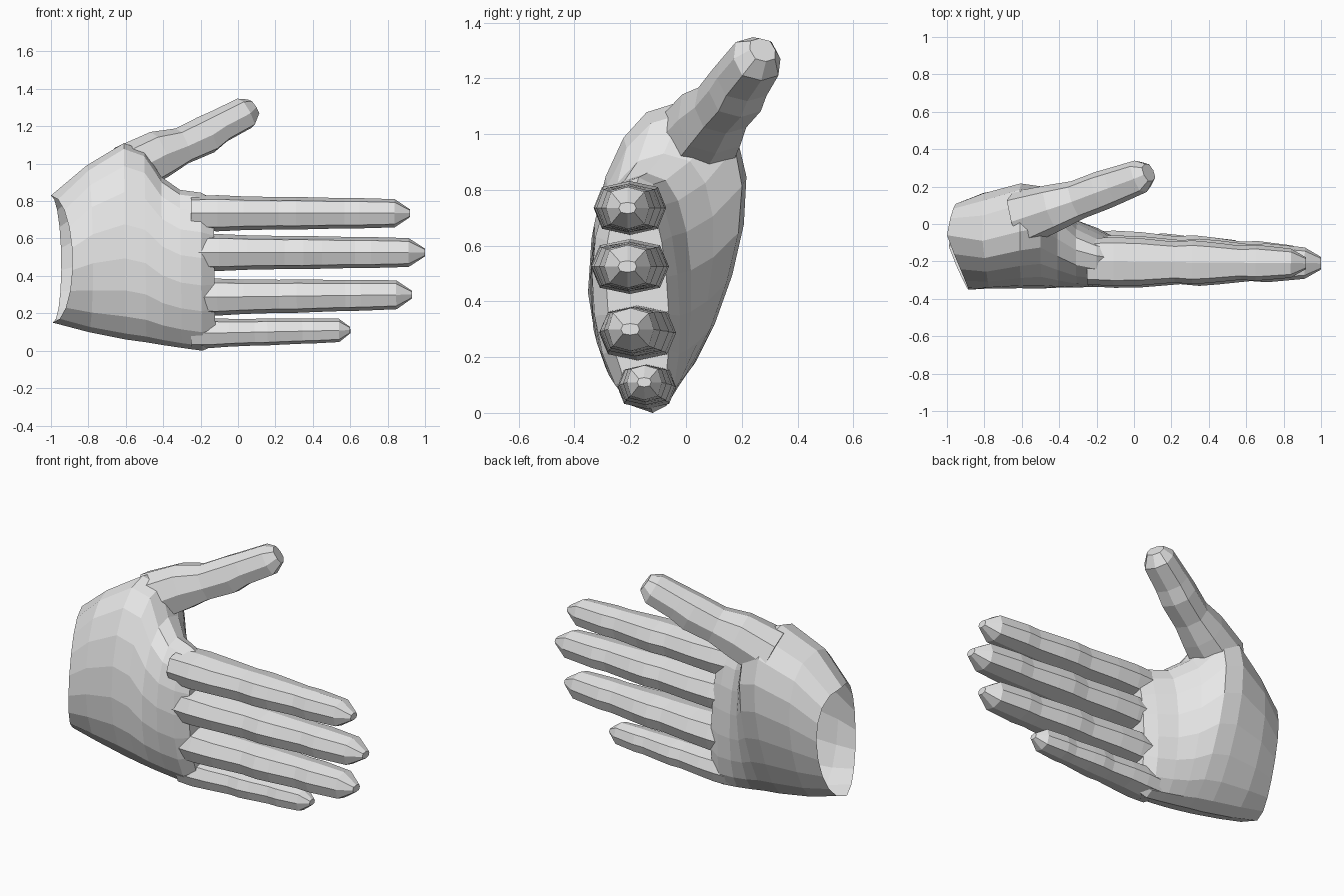
import bpy, bmesh, math
from mathutils import Vector

if "Cube" in bpy.data.objects:
    bpy.data.objects.remove(bpy.data.objects["Cube"])

skin = bpy.data.materials.new("pale_grey")
skin.diffuse_color = (0.8, 0.8, 0.8, 1)
skin.use_nodes = True
skin.node_tree.nodes["Principled BSDF"].inputs["Base Color"].default_value = skin.diffuse_color


def spow(v, p):
    return math.copysign(abs(v) ** p, v)


def loft(name, rings, cap_start, cap_end):
    """Skin a list of equal-length point rings with flat faces."""
    bm = bmesh.new()
    vr = [[bm.verts.new(p) for p in ring] for ring in rings]
    n = len(vr[0])
    for a, b in zip(vr, vr[1:]):
        for i in range(n):
            j = (i + 1) % n
            bm.faces.new((a[i], a[j], b[j], b[i]))
    if cap_start:
        bm.faces.new(vr[0][::-1])
    if cap_end:
        bm.faces.new(vr[-1])
    bmesh.ops.recalc_face_normals(bm, faces=bm.faces[:])
    me = bpy.data.meshes.new(name)
    bm.to_mesh(me)
    bm.free()
    me.materials.append(skin)
    ob = bpy.data.objects.new(name, me)
    bpy.context.collection.objects.link(ob)
    return ob


def digit(name, path):
    """Eight-sided tube; path rows are x, y, z, half height, half depth."""
    pts = [Vector(p[:3]) for p in path]
    rings = []
    for i, p in enumerate(path):
        d = (pts[min(i + 1, len(pts) - 1)] - pts[max(i - 1, 0)]).normalized()
        side = Vector((0, 0, 1)).cross(d).normalized()
        up = d.cross(side)
        ring = []
        for k in range(8):
            a = math.tau * k / 8
            ring.append(pts[i] + up * p[3] * spow(math.cos(a), 0.75)
                        + side * p[4] * spow(math.sin(a), 0.75))
        rings.append(ring)
    return loft(name, rings, True, True)


# Palm: lens-shaped sections, open at the wrist
# x, z low, z high, y at low edge, y at high edge, back bulge, palm bulge,
# palm skew, back bow in x, palm bow in x
sections = [
    (-0.99, 0.15, 0.83, -0.12, -0.06, 0.26, 0.19, 0.15, 0.11, 0.05),
    (-0.80, 0.10, 0.99, -0.12, -0.09, 0.24, 0.26, 0.25, 0.03, 0.0),
    (-0.60, 0.06, 1.11, -0.12, -0.04, 0.26, 0.27, 0.30, 0.0, 0.0),
    (-0.49, 0.045, 1.07, -0.12, -0.02, 0.27, 0.24, 0.30, 0.0, 0.0),
    (-0.40, 0.03, 0.93, -0.12, -0.08, 0.24, 0.19, 0.20, 0.0, 0.0),
    (-0.30, 0.015, 0.86, -0.12, -0.14, 0.21, 0.15, 0.05, 0.0, 0.0),
    (-0.19, 0.0, 0.845, -0.12, -0.17, 0.19, 0.12, 0.0, 0.0, 0.0),
    (-0.12, 0.03, 0.81, -0.13, -0.18, 0.13, 0.09, 0.0, 0.0, 0.0),
]
N = 18
rings = []
for x, z0, z1, yb, yt, back, palm, skew, bow_b, bow_p in sections:
    ring = []
    for k in range(N):
        t = math.tau * k / N
        u = (1 - math.cos(t)) / 2
        s = math.sin(t)
        y = yb + (yt - yb) * u
        if s >= 0:
            y -= back * abs(s) ** 0.9
        else:
            y += palm * abs(s) ** 0.8 * (1 - skew * math.cos(t))
        bow = bow_b if s >= 0 else bow_p
        ring.append((x - 0.01 * u + bow * abs(s), y, z0 + (z1 - z0) * u))
    rings.append(ring)
loft("palm", rings, False, True)

# Fingers: shared knuckle profile (position, height scale, depth scale)
profile = [(0, 1.0, 0.95), (0.12, 1.05, 1.0), (0.24, 0.98, 0.97), (0.40, 0.94, 0.84),
           (0.48, 0.95, 0.90), (0.56, 0.92, 0.84), (0.70, 0.88, 0.70),
           (0.77, 0.88, 0.74), (0.93, 0.82, 0.60), (1.0, 0.22, 0.24)]
# name, z base, z tip, x tip, y base, y tip, half height, half depth
fingers = [
    ("index_finger", 0.735, 0.735, 0.92, -0.20, -0.21, 0.092, 0.130),
    ("middle_finger", 0.525, 0.525, 1.00, -0.20, -0.21, 0.094, 0.140),
    ("ring_finger", 0.285, 0.300, 0.93, -0.17, -0.20, 0.094, 0.138),
    ("little_finger", 0.092, 0.110, 0.60, -0.14, -0.15, 0.076, 0.105),
]
for name, zb, zt, xt, yb, yt, h, d in fingers:
    digit(name, [(-0.25 + (xt + 0.25) * f, yb + (yt - yb) * f, zb + (zt - zb) * f,
                  h * sh, d * sd) for f, sh, sd in profile])

# Thumb: leaves the palm upwards and towards the palm side
digit("thumb", [
    (-0.60, 0.03, 0.96, 0.14, 0.15),
    (-0.42, 0.09, 1.05, 0.13, 0.125),
    (-0.30, 0.13, 1.095, 0.10, 0.105),
    (-0.17, 0.18, 1.155, 0.105, 0.105),
    (-0.10, 0.205, 1.20, 0.092, 0.10),
    (0.035, 0.255, 1.27, 0.088, 0.09),
    (0.078, 0.275, 1.302, 0.05, 0.05),
])
